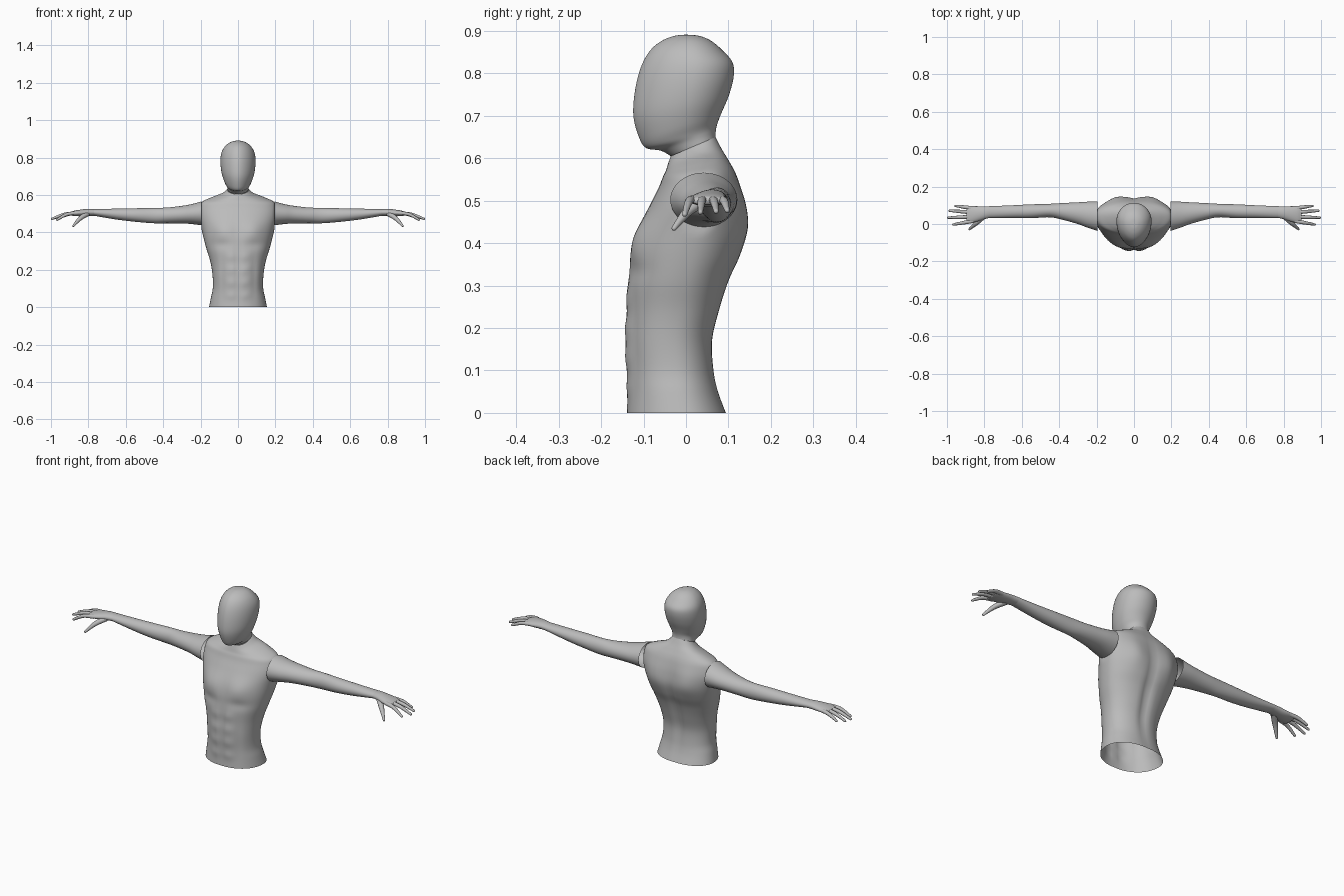
import bpy, bmesh
from math import sin, cos, pi, exp, copysign
from mathutils import Vector

if "Cube" in bpy.data.objects:
    bpy.data.objects.remove(bpy.data.objects["Cube"])

grey = bpy.data.materials.new("plain_grey")
grey.use_nodes = True
COLOUR = (0.5, 0.5, 0.5, 1)
grey.diffuse_color = COLOUR
grey.node_tree.nodes["Principled BSDF"].inputs["Base Color"].default_value = COLOUR


def smooth_rows(rows, steps):
    """Catmull-Rom interpolation through rows of numbers."""
    out = []
    for i in range(len(rows) - 1):
        p0, p1 = rows[max(i - 1, 0)], rows[i]
        p2, p3 = rows[i + 1], rows[min(i + 2, len(rows) - 1)]
        for k in range(steps):
            t = k / steps
            out.append([b + t / 2 * (c - a + t * (2*a - 5*b + 4*c - d + t * (3*b - a - 3*c + d)))
                        for a, b, c, d in zip(p0, p1, p2, p3)])
    return out + [list(rows[-1])]


def loft(bm, rings, cap_end=False):
    loops = [[bm.verts.new(p) for p in ring] for ring in rings]
    n = len(loops[0])
    for a, b in zip(loops, loops[1:]):
        for i in range(n):
            bm.faces.new((a[i], a[(i + 1) % n], b[(i + 1) % n], b[i]))
    if cap_end:
        bm.faces.new(loops[-1])


def finish(bm, name):
    bmesh.ops.recalc_face_normals(bm, faces=bm.faces)
    mesh = bpy.data.meshes.new(name)
    bm.to_mesh(mesh)
    bm.free()
    mesh.materials.append(grey)
    for p in mesh.polygons:
        p.use_smooth = True
    ob = bpy.data.objects.new(name, mesh)
    bpy.context.collection.objects.link(ob)
    return ob


def power(v, n):
    return copysign(abs(v) ** (2 / n), v)


def body_ring(row, widest, front_a, back_a, b, n=64):
    """Tilted ring from a front point, a back point and a half width."""
    fy, fz, by, bz, hw = row
    ring = []
    for i in range(n):
        t = 2 * pi * i / n
        c, s = cos(t), power(sin(t), b)
        x = hw * power(c, front_a if s < 0 else back_a)
        f = widest + s * (widest if s < 0 else 1 - widest)
        ring.append(Vector((x, fy + (by - fy) * f, fz + (bz - fz) * f)))
    return ring


def bump(x, z, cx, cz, rx, rz):
    return exp(-((x - cx) / rx) ** 2 - ((z - cz) / rz) ** 2)


def muscle(p, front):
    """Chest, stomach and back relief, as a shift along y."""
    x, z = abs(p.x), p.z
    if front:
        d = 0.012 * bump(x, z, 0.085, 0.41, 0.055, 0.05)
        d -= 0.006 * bump(x, z, 0.09, 0.335, 0.06, 0.025)
        d -= 0.006 * bump(x, z, 0, 0.24, 0.012, 0.17)
        d -= 0.005 * bump(x, z, 0.085, 0.17, 0.014, 0.12)
        for cz in (0.06, 0.13, 0.2, 0.27):
            d += 0.004 * bump(x, z, 0.037, cz, 0.025, 0.022)
        return -d
    d = 0.012 * bump(x, z, 0.1, 0.46, 0.05, 0.08)
    return d - 0.014 * bump(x, z, 0, 0.3, 0.022, 0.2)


# Torso: front y, front z, back y, back z, half width
TORSO = [
    (-.14, 0, .095, 0, .155), (-.138, .05, .077, .05, .145),
    (-.14, .1, .067, .1, .135), (-.143, .17, .064, .17, .136),
    (-.14, .24, .08, .24, .147), (-.137, .31, .102, .31, .168),
    (-.13, .37, .128, .37, .184), (-.113, .43, .143, .43, .198),
    (-.085, .49, .138, .49, .212), (-.065, .53, .126, .54, .208),
    (-.055, .555, .115, .57, .192), (-.048, .57, .1, .597, .145),
    (-.042, .588, .085, .622, .085), (-.036, .605, .07, .65, .056)]
rings = []
for row in smooth_rows(TORSO, 6):
    ring = body_ring(row, 0.56, 2.3, 2.3, 2.1)
    for i, p in enumerate(ring):
        fade = abs(sin(2 * pi * i / 64))
        p.y += muscle(p, i > 32) * fade
        p.x = max(-0.195, min(0.195, p.x))
    rings.append(ring)
bm = bmesh.new()
loft(bm, rings)
finish(bm, "torso")

# Head with a narrow face, from the neck seam up to the crown
HEAD = [
    (-.036, .605, .07, .65, .056), (-.06, .618, .07, .662, .058),
    (-.094, .624, .073, .678, .064), (-.111, .65, .082, .703, .076),
    (-.124, .7, .1, .745, .089), (-.12, .76, .112, .79, .094),
    (-.106, .815, .11, .825, .09), (-.085, .853, .087, .853, .075),
    (-.058, .876, .06, .876, .052), (-.028, .888, .032, .888, .026),
    (-.003, .891, .003, .891, .003)]
bm = bmesh.new()
loft(bm, [body_ring(r, 0.58, 1.75, 2, 2) for r in smooth_rows(HEAD, 5)], True)
finish(bm, "head")


def limb(bm, rows, side, steps, n, tip=False):
    """Tube through rows of x, y, z, half depth, half height."""
    rows = smooth_rows(rows, steps)
    pts = [Vector((r[0] * side, r[1], r[2])) for r in rows]
    rings = []
    for i, (p, r) in enumerate(zip(pts, rows)):
        d = (pts[min(i + 1, len(pts) - 1)] - pts[max(i - 1, 0)]).normalized()
        if not tip:
            d = Vector((side, 0, 0))
        across = d.cross(Vector((0, 0, 1))).normalized()
        up = across.cross(d)
        rings.append([p + across * r[3] * cos(2 * pi * k / n) + up * r[4] * sin(2 * pi * k / n)
                      for k in range(n)])
    if tip:
        # rounded end
        d = (pts[-1] - pts[-2]).normalized()
        end, size = rings[-1], rows[-1][3]
        for a in (0.5, 1.0, 1.4):
            rings.append([pts[-1] + (q - pts[-1]) * cos(a) + d * size * sin(a) for q in end])
    loft(bm, rings, tip)


ARM = [
    (.194, .042, .502, .079, .064), (.25, .05, .498, .069, .053),
    (.3, .058, .495, .058, .047), (.38, .067, .491, .045, .042),
    (.45, .072, .49, .036, .041), (.55, .068, .493, .037, .036),
    (.65, .066, .498, .034, .029), (.77, .064, .507, .031, .018)]
PALM = [
    (.77, .064, .507, .031, .018), (.8, .06, .507, .034, .019),
    (.84, .054, .504, .041, .018), (.875, .05, .502, .045, .014),
    (.895, .05, .5, .04, .009)]
# Fingers: base y, tip x, tip y, tip z
FINGERS = [(.084, .955, .097, .477), (.062, .987, .071, .475),
           (.039, .994, .034, .473), (.016, .967, -.003, .468)]
THUMB = [(.805, .042, .5, .016, .014), (.84, .008, .478, .013, .012),
         (.862, -.012, .456, .009, .009), (.88, -.028, .435, .006, .006)]

for side, label in ((1, "left"), (-1, "right")):
    bm = bmesh.new()
    limb(bm, ARM, side, 5, 40)
    finish(bm, label + "_arm")

    bm = bmesh.new()
    limb(bm, PALM, side, 4, 32)
    # close the knuckle end
    edges = [e for e in bm.edges if e.is_boundary and abs(e.verts[0].co.x) > 0.85]
    bmesh.ops.edgeloop_fill(bm, edges=edges)
    for base_y, tx, ty, tz in FINGERS:
        mid = (base_y + ty) / 2
        limb(bm, [(.86, base_y, .503, .0105, .01),
                  ((.86 + tx) / 2, mid, .497, .0095, .009),
                  (tx, ty, tz, .006, .006)], side, 5, 14, True)
    limb(bm, THUMB, side, 4, 14, True)
    finish(bm, label + "_hand")
